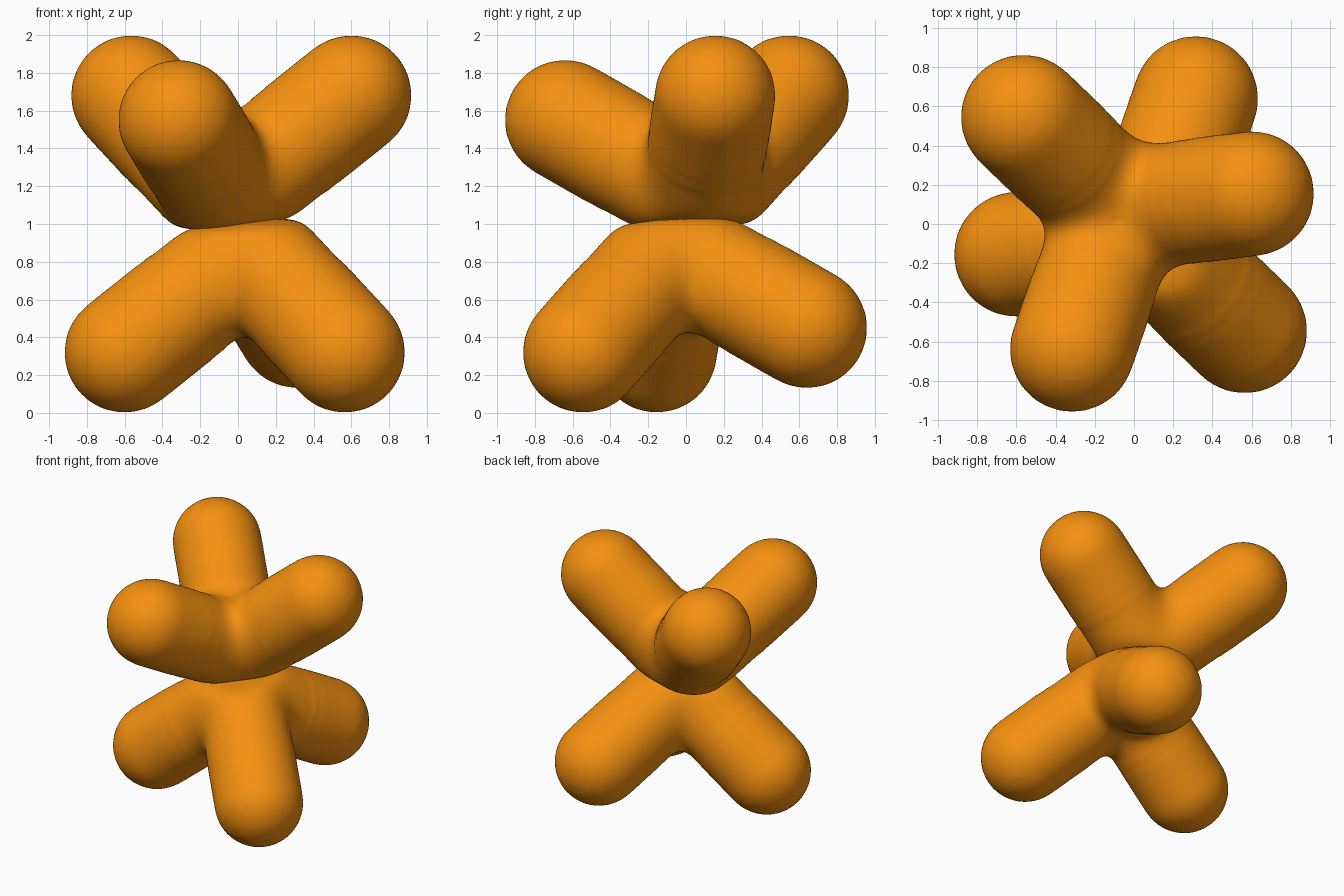
import bpy, bmesh
from mathutils import Vector, Matrix

if "Cube" in bpy.data.objects:
    bpy.data.objects.remove(bpy.data.objects["Cube"])

R = 0.32
HUB = Vector((-0.07, 0.07, 1.145))
TIPS = [Vector((-0.565, 0.545, 1.68)), Vector((0.6, 0.155, 1.68)), Vector((-0.315, -0.64, 1.55))]
SEAM = Vector((-0.08, -0.06, 1)).normalized()

mat = bpy.data.materials.new("orange")
mat.diffuse_color = (0.91, 0.28, 0.005, 1)
mat.use_nodes = True
mat.node_tree.nodes["Principled BSDF"].inputs["Base Color"].default_value = mat.diffuse_color


def add_arm(bm, a, b):
    # round-ended rod from a to b
    d = b - a
    rot = d.to_track_quat('Z', 'Y').to_matrix().to_4x4()
    for p in (a, b):
        bmesh.ops.create_uvsphere(bm, u_segments=48, v_segments=24, radius=R,
                                  matrix=Matrix.Translation(p) @ rot)
    bmesh.ops.create_cone(bm, cap_ends=True, segments=48, radius1=R, radius2=R,
                          depth=d.length, matrix=Matrix.Translation((a + b) / 2) @ rot)


def remesh(obj, size):
    # fuse the overlapping solids into one skin
    mod = obj.modifiers.new("fuse", 'REMESH')
    mod.mode = 'VOXEL'
    mod.voxel_size = size
    dg = bpy.context.evaluated_depsgraph_get()
    mesh = bpy.data.meshes.new_from_object(obj.evaluated_get(dg))
    obj.modifiers.clear()
    obj.data = mesh


def edit(obj, fn):
    bm = bmesh.new()
    bm.from_mesh(obj.data)
    fn(bm)
    bm.to_mesh(obj.data)
    bm.free()


def cut_back(bm):
    # flatten the back of the hub along the seam plane
    cut = bmesh.ops.bisect_plane(bm, geom=bm.verts[:] + bm.edges[:] + bm.faces[:],
                                 plane_co=Vector((0, 0, 1)) - SEAM * 0.012,
                                 plane_no=SEAM, clear_inner=True)
    edges = [e for e in cut['geom_cut'] if isinstance(e, bmesh.types.BMEdge)]
    bmesh.ops.holes_fill(bm, edges=edges)


def blend(bm):
    # soften everything slightly, the hub strongly
    for reach, count in ((9, 3), (0.62, 12), (0.54, 26)):
        verts = [v for v in bm.verts if (v.co - HUB).length < reach]
        for _ in range(count):
            bmesh.ops.smooth_vert(bm, verts=verts, factor=0.5,
                                  use_axis_x=True, use_axis_y=True, use_axis_z=True)


# upper three-armed piece
bm = bmesh.new()
for tip in TIPS:
    add_arm(bm, HUB, tip)
mesh = bpy.data.meshes.new("upper_tripod")
bm.to_mesh(mesh)
bm.free()
upper = bpy.data.objects.new("upper_tripod", mesh)
bpy.context.collection.objects.link(upper)
remesh(upper, 0.025)
edit(upper, cut_back)
remesh(upper, 0.025)
edit(upper, blend)
upper.data.materials.clear()
upper.data.materials.append(mat)
upper.data.shade_smooth()

# lower piece: the upper one reflected through the centre point
lower = bpy.data.objects.new("lower_tripod", upper.data.copy())
bpy.context.collection.objects.link(lower)
lower.data.transform(Matrix.Translation((0, 0, 2)) @ Matrix.Scale(-1, 4))
lower.data.flip_normals()
